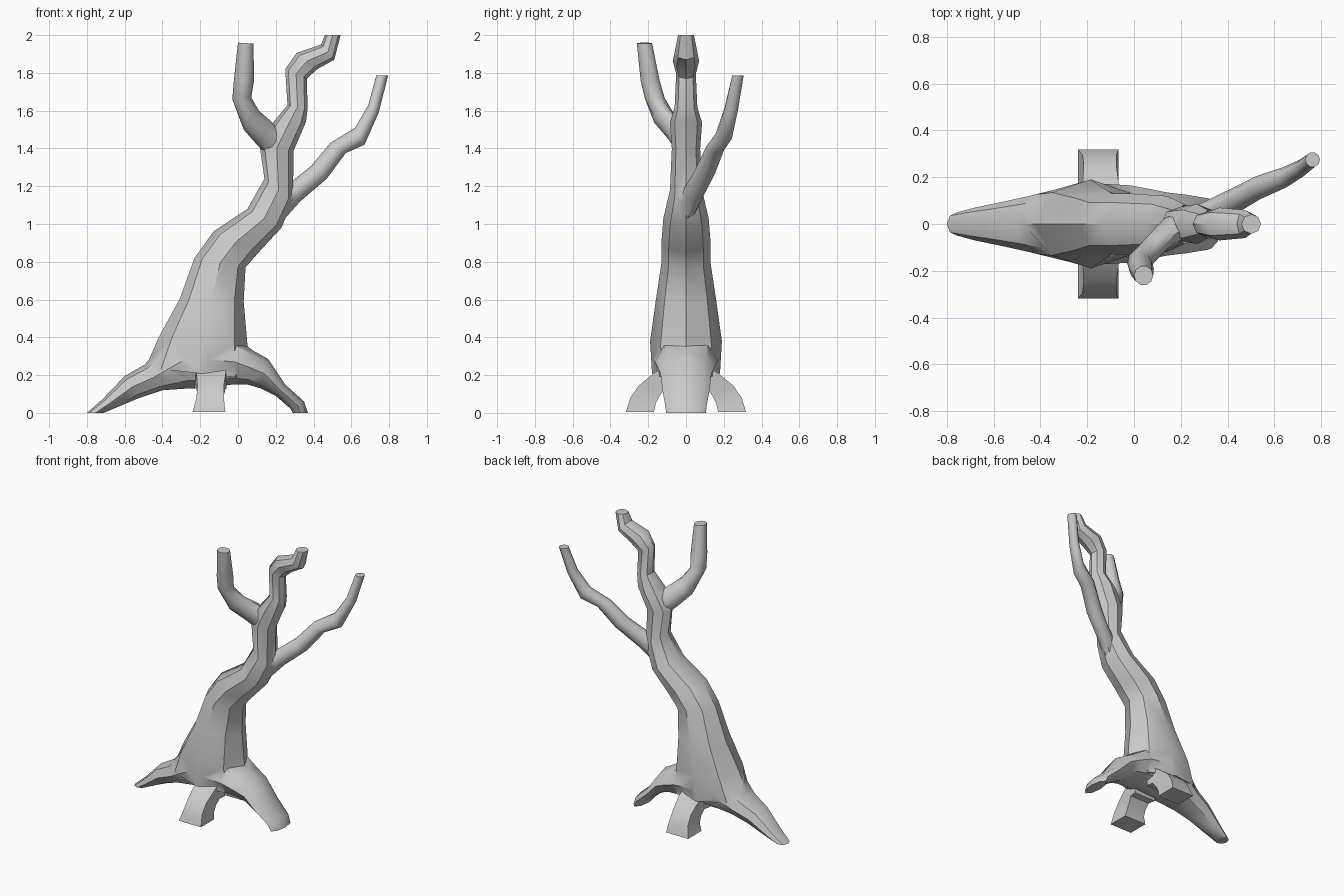
import bpy, bmesh, math
from mathutils import Vector


def make_loft(name, rings):
    """Closed tube through a list of point rings."""
    bm = bmesh.new()
    loops = [[bm.verts.new(p) for p in r] for r in rings]
    n = len(loops[0])
    for lo, hi in zip(loops, loops[1:]):
        for i in range(n):
            j = (i + 1) % n
            bm.faces.new((lo[i], lo[j], hi[j], hi[i]))
    bm.faces.new(loops[0][::-1])
    bm.faces.new(loops[-1])
    bmesh.ops.recalc_face_normals(bm, faces=bm.faces)
    me = bpy.data.meshes.new(name)
    bm.to_mesh(me)
    bm.free()
    ob = bpy.data.objects.new(name, me)
    bpy.context.collection.objects.link(ob)
    return ob


def limb(name, sections, sides):
    """Each section: left/top x,z, right/bottom x,z, half depth, centre y."""
    rings = []
    for ax, az, bx, bz, half, yc in sections:
        mid = Vector(((ax + bx) / 2, yc, (az + bz) / 2))
        u = Vector(((ax - bx) / 2, 0, (az - bz) / 2))
        v = Vector((0, half, 0))
        angles = [2 * math.pi * i / sides for i in range(sides)]
        rings.append([mid + u * math.cos(t) + v * math.sin(t) for t in angles])
    return make_loft(name, rings)


# Trunk running up into the crooked middle branch
trunk = limb("tree", [
    (-0.49, 0.24, 0.07, 0.18, 0.18, 0),
    (-0.42, 0.40, 0.05, 0.36, 0.19, 0),
    (-0.31, 0.60, 0.03, 0.59, 0.16, 0),
    (-0.23, 0.82, 0.04, 0.77, 0.13, 0),
    (-0.13, 0.96, 0.11, 0.85, 0.13, 0),
    (0.05, 1.08, 0.23, 0.98, 0.12, 0),
    (0.14, 1.24, 0.29, 1.12, 0.085, 0),
    (0.115, 1.41, 0.295, 1.39, 0.075, 0),
    (0.18, 1.53, 0.36, 1.54, 0.085, 0),
    (0.262, 1.63, 0.368, 1.61, 0.06, 0),
    (0.25, 1.82, 0.365, 1.77, 0.052, 0),
    (0.31, 1.905, 0.42, 1.82, 0.07, 0),
    (0.44, 1.95, 0.51, 1.87, 0.06, 0),
    (0.46, 2.00, 0.543, 2.00, 0.042, 0)], 8)

# Long roots to left and right, one arch under the trunk
arch = limb("side_roots", [
    (-0.80, 0.00, -0.71, 0.00, 0.05, 0),
    (-0.72, 0.07, -0.64, 0.03, 0.07, 0),
    (-0.60, 0.195, -0.52, 0.08, 0.095, 0),
    (-0.495, 0.255, -0.40, 0.12, 0.12, 0),
    (-0.36, 0.41, -0.25, 0.13, 0.155, 0),
    (-0.18, 0.44, -0.18, 0.13, 0.175, 0),
    (0.00, 0.39, -0.03, 0.15, 0.165, 0),
    (0.08, 0.33, 0.05, 0.15, 0.15, 0),
    (0.16, 0.285, 0.12, 0.13, 0.135, 0),
    (0.25, 0.15, 0.20, 0.09, 0.125, 0),
    (0.35, 0.06, 0.28, 0.02, 0.11, 0),
    (0.37, 0.00, 0.29, 0.00, 0.105, 0)], 8)

# Upright branch leaning to the front
front_branch = limb("front_branch", [
    (0.16, 1.36, 0.26, 1.46, 0.06, 0.0),
    (0.10, 1.42, 0.18, 1.54, 0.065, -0.04),
    (0.03, 1.50, 0.11, 1.60, 0.06, -0.11),
    (-0.03, 1.66, 0.07, 1.67, 0.055, -0.165),
    (-0.022, 1.76, 0.085, 1.76, 0.053, -0.19),
    (0.0, 1.96, 0.082, 1.955, 0.042, -0.22)], 10)

# Long branch to the right, bending to the back
back_branch = limb("back_branch", [
    (0.19, 1.16, 0.25, 1.03, 0.05, 0.01),
    (0.29, 1.23, 0.33, 1.12, 0.055, 0.045),
    (0.39, 1.31, 0.47, 1.24, 0.055, 0.10),
    (0.49, 1.43, 0.57, 1.375, 0.05, 0.155),
    (0.62, 1.51, 0.67, 1.42, 0.045, 0.20),
    (0.69, 1.63, 0.745, 1.59, 0.037, 0.24),
    (0.732, 1.787, 0.795, 1.787, 0.032, 0.275)], 10)

# Short square roots at front and back: outer y,z, inner y,z, left and right x
root_path = [
    (0.06, 0.28, 0.06, 0.13, -0.23, -0.06),
    (0.17, 0.21, 0.11, 0.13, -0.22, -0.065),
    (0.25, 0.145, 0.14, 0.09, -0.215, -0.075),
    (0.295, 0.08, 0.16, 0.05, -0.22, -0.075),
    (0.318, 0.005, 0.17, 0.005, -0.24, -0.067)]
parts = [arch, front_branch, back_branch]
for name, s in (("front_root", -1), ("back_root", 1)):
    parts.append(make_loft(name, [
        [(x0, s * oy, oz), (x1, s * oy, oz), (x1, s * iy, iz), (x0, s * iy, iz)]
        for oy, oz, iy, iz, x0, x1 in root_path]))

# Fuse everything into one skin
bpy.context.view_layer.objects.active = trunk
trunk.select_set(True)
for part in parts:
    mod = trunk.modifiers.new("fuse", 'BOOLEAN')
    mod.operation = 'UNION'
    mod.solver = 'EXACT'
    mod.object = part
    bpy.ops.object.modifier_apply(modifier=mod.name)
    bpy.data.objects.remove(part, do_unlink=True)

bpy.ops.object.shade_smooth_by_angle(angle=math.radians(40))
